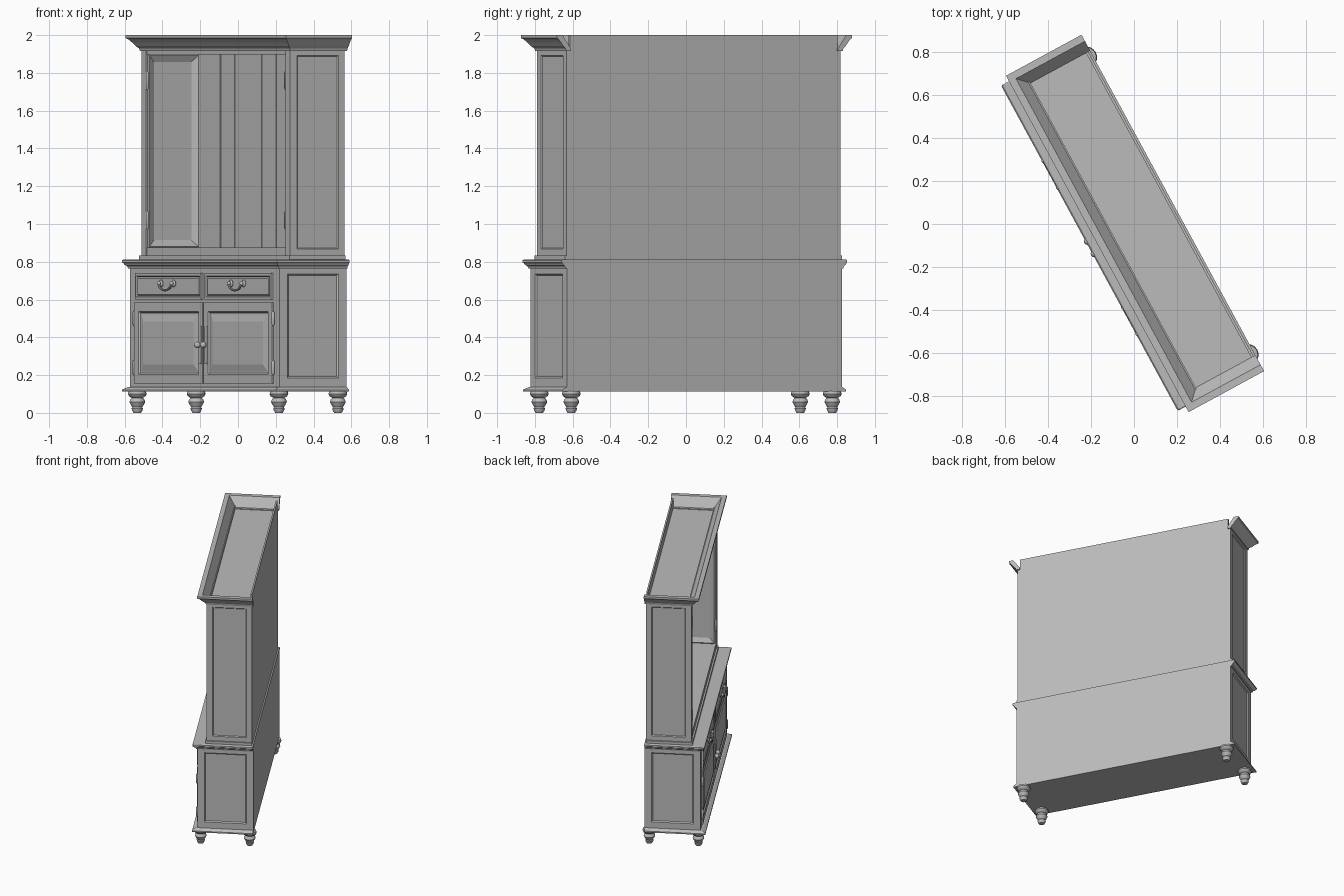
import bpy, bmesh, math
from mathutils import Vector, Matrix

if "Cube" in bpy.data.objects:
    bpy.data.objects.remove(bpy.data.objects["Cube"])

TURN = Matrix.Rotation(math.radians(-61.5), 4, 'Z')  # the cabinet stands turned

GREY = bpy.data.materials.new("plain_grey")
GREY.use_nodes = True
GREY.diffuse_color = (0.5, 0.5, 0.5, 1)
GREY.node_tree.nodes["Principled BSDF"].inputs["Base Color"].default_value = (0.5, 0.5, 0.5, 1)


def finish(name, bm, smooth=False):
    bmesh.ops.recalc_face_normals(bm, faces=bm.faces)
    me = bpy.data.meshes.new(name)
    bm.to_mesh(me)
    bm.free()
    me.materials.append(GREY)
    ob = bpy.data.objects.new(name, me)
    bpy.context.collection.objects.link(ob)
    ob.matrix_world = TURN
    if smooth:
        bpy.ops.object.select_all(action='DESELECT')
        ob.select_set(True)
        bpy.context.view_layer.objects.active = ob
        bpy.ops.object.shade_smooth_by_angle(angle=math.radians(40))
    return ob


def box(name, x, y, z):
    bm = bmesh.new()
    bmesh.ops.create_cube(bm, size=1)
    for v in bm.verts:
        v.co = [lo + (c + 0.5) * (hi - lo) for c, (lo, hi) in zip(v.co, (x, y, z))]
    return finish(name, bm)


def loft(bm, rings, closed=True):
    """Bridge matching rings of points and cap both ends."""
    rows = [[bm.verts.new(p) for p in r] for r in rings]
    n = len(rows[0])
    for a, b in zip(rows, rows[1:]):
        for i in range(n):
            j = (i + 1) % n
            bm.faces.new((a[i], a[j], b[j], b[i]))
    bm.faces.new(rows[0])
    bm.faces.new(rows[-1])


def moulding(name, half, front, back, profile):
    """Sweep a closed (out, z) profile round left, front and right with mitres."""
    bm = bmesh.new()
    corners = [(-half, back, -1, 0), (-half, front, -1, -1),
               (half, front, 1, -1), (half, back, 1, 0)]
    loft(bm, [[(x + dx * d, y + dy * d, z) for d, z in profile] for x, y, dx, dy in corners])
    return finish(name, bm)


def panel(name, place, a, z, steps):
    """Nested rectangles, each given as (inset, height), on the plane set by place."""
    bm = bmesh.new()
    rings = []
    for s, h in steps:
        p, q, lo, hi = a[0] + s, a[1] - s, z[0] + s, z[1] - s
        rings.append([place(*c, h) for c in ((p, lo), (q, lo), (q, hi), (p, hi))])
    loft(bm, rings)
    return finish(name, bm)


def on_front(y):
    return lambda a, z, h: (a, y - h, z)


def on_side(x, way):
    return lambda a, z, h: (x + way * h, a, z)


def lathe(name, x, y, profile, sides=16):
    bm = bmesh.new()
    ang = [2 * math.pi * i / sides for i in range(sides)]
    loft(bm, [[(x + r * math.cos(t), y + r * math.sin(t), z) for t in ang] for r, z in profile])
    return finish(name, bm, True)


def ball(name, x, y, z, r, flat=1.0):
    bm = bmesh.new()
    bmesh.ops.create_uvsphere(bm, u_segments=12, v_segments=8, radius=r)
    for v in bm.verts:
        v.co = Vector((x, y, z)) + Vector((v.co.x, v.co.y * flat, v.co.z))
    return finish(name, bm, True)


def tube(name, points, r):
    bm = bmesh.new()
    rings = []
    for i, p in enumerate(points):
        p = Vector(p)
        d = Vector(points[min(i + 1, len(points) - 1)]) - Vector(points[max(i - 1, 0)])
        q = d.to_track_quat('Z', 'Y')
        rings.append([p + q @ Vector((r * math.cos(t), r * math.sin(t), 0))
                      for t in [math.pi * k / 4 for k in range(8)]])
    loft(bm, rings)
    return finish(name, bm, True)


SIDES = (("left", 1), ("right", -1))
W, FRONT, BACK = 0.828, -0.2, 0.205

# Turned feet
FOOT = [(0.046, 0.115), (0.05, 0.1), (0.044, 0.088), (0.03, 0.08), (0.038, 0.07),
        (0.042, 0.058), (0.034, 0.042), (0.026, 0.03), (0.03, 0.024), (0.028, 0.014), (0.02, 0)]
for side, s in SIDES:
    for end, y in (("front", -0.18), ("back", 0.175)):
        lathe(f"{end}_{side}_foot", s * 0.786, y, FOOT)

# Lower cabinet body, base moulding and counter
box("lower_body", (-W + 0.01, W - 0.01), (FRONT, BACK), (0.112, 0.8))
moulding("base_moulding", W - 0.01, FRONT, BACK,
         [(-0.02, 0.112), (0.036, 0.112), (0.036, 0.122), (0.024, 0.13), (0.012, 0.137), (-0.02, 0.137)])
box("counter_top", (-W, W), (FRONT, BACK), (0.795, 0.812))
moulding("counter_moulding", W, FRONT, BACK,
         [(-0.02, 0.765), (0.008, 0.765), (0.012, 0.777), (0.022, 0.784), (0.026, 0.792),
          (0.032, 0.797), (0.032, 0.808), (0.026, 0.812), (-0.02, 0.812)])

# Framed side panels, lower
SUNK = [(0, 0), (0, 0.012), (0.05, 0.012), (0.058, 0.004)]
for side, s in SIDES:
    panel(f"lower_{side}_side", on_side(s * (W - 0.012), s), (FRONT, BACK), (0.135, 0.785), SUNK)

# Drawers, doors and their fittings
for side, s in SIDES:
    def span(a, b):
        return tuple(sorted((s * a, s * b)))
    face = on_front(FRONT)
    panel(f"{side}_drawer", face, span(0.02, 0.755), (0.6, 0.74),
          [(0, -0.01), (0, 0.012), (0.014, 0.012), (0.02, 0.004), (0.028, 0.01)])
    panel(f"{side}_door", face, span(0.006, 0.765), (0.155, 0.585),
          [(0, -0.01), (0, 0.01), (0.048, 0.01), (0.056, 0.001), (0.064, 0.001), (0.1, 0.01)])
    cx = s * 0.388
    for k in (-1, 1):
        ball(f"{side}_drawer_rosette", cx + k * 0.07, FRONT - 0.015, 0.685, 0.02, 0.4)
        ball(f"{side}_drawer_post", cx + k * 0.07, FRONT - 0.028, 0.685, 0.011)
    arc = [math.pi * i / 10 for i in range(11)]
    tube(f"{side}_drawer_handle",
         [(cx - 0.07 * math.cos(t), FRONT - 0.03, 0.685 - 0.036 * math.sin(t)) for t in arc], 0.006)
    panel(f"{side}_door_plate", on_front(FRONT - 0.01), span(0.02, 0.046), (0.26, 0.46),
          [(0, -0.002), (0, 0.003), (0.005, 0.006)])
    ball(f"{side}_door_knob", s * 0.033, FRONT - 0.028, 0.36, 0.017)
    for z in (0.24, 0.5):
        lathe(f"{side}_door_hinge", s * 0.772, FRONT - 0.008,
              [(0.003, z - 0.04), (0.008, z - 0.032), (0.008, z + 0.032), (0.003, z + 0.04)], 8)

# Open upper cabinet
U, UF, UB = 0.825, -0.13, 0.195
box("upper_foot_strip", (-U - 0.01, U + 0.01), (UF - 0.012, UB), (0.81, 0.832))
box("upper_floor", (-U + 0.01, U - 0.01), (UF + 0.002, UB - 0.002), (0.83, 0.872))
box("upper_ceiling", (-U + 0.01, U - 0.01), (UF + 0.002, UB - 0.002), (1.9, 1.925))
box("upper_back", (-0.806, 0.806), (UB - 0.012, UB), (0.83, 2.0))
box("bottom_rail", (-U, U), (UF, UF + 0.02), (0.83, 0.875))
box("top_rail", (-U, U), (UF, UF + 0.02), (1.897, 1.94))
for side, s in SIDES:
    box(f"upper_{side}_wall", sorted((s * 0.785, s * (U - 0.01))), (UF, UB), (0.83, 1.93))
    panel(f"upper_{side}_side", on_side(s * (U - 0.012), s), (UF, UB), (0.83, 1.93),
          [(0, 0), (0, 0.012), (0.038, 0.012), (0.044, 0.006)])
    panel(f"upper_{side}_lining", on_side(s * 0.787, -s), (UF + 0.005, UB - 0.01), (0.872, 1.9),
          [(0, 0), (0, 0.016), (0.008, 0.022), (0.042, 0.006)])
    box(f"upper_{side}_stile", sorted((s * 0.772, s * U)), (UF - 0.004, UF + 0.02), (0.83, 1.93))
    for z in (1.02, 1.76):
        lathe(f"upper_{side}_hinge", s * 0.768, UF,
              [(0.003, z - 0.05), (0.008, z - 0.042), (0.008, z + 0.042), (0.003, z + 0.05)], 8)

# Back boards lining the open upper cabinet
edges = [-0.77, -0.52, -0.36, -0.06, 0.1, 0.38, 0.77]
for a, b in zip(edges, edges[1:]):
    box("back_board", (a + 0.003, b - 0.003), (UB - 0.018, UB - 0.01), (0.872, 1.9))

# Hollow flaring crown
moulding("crown", U, UF, UB + 0.01,
         [(-0.02, 1.915), (0.008, 1.915), (0.012, 1.93), (0.026, 1.943), (0.04, 1.962),
          (0.054, 1.978), (0.064, 1.984), (0.064, 2.0), (0.03, 2.0), (-0.02, 1.93)])
